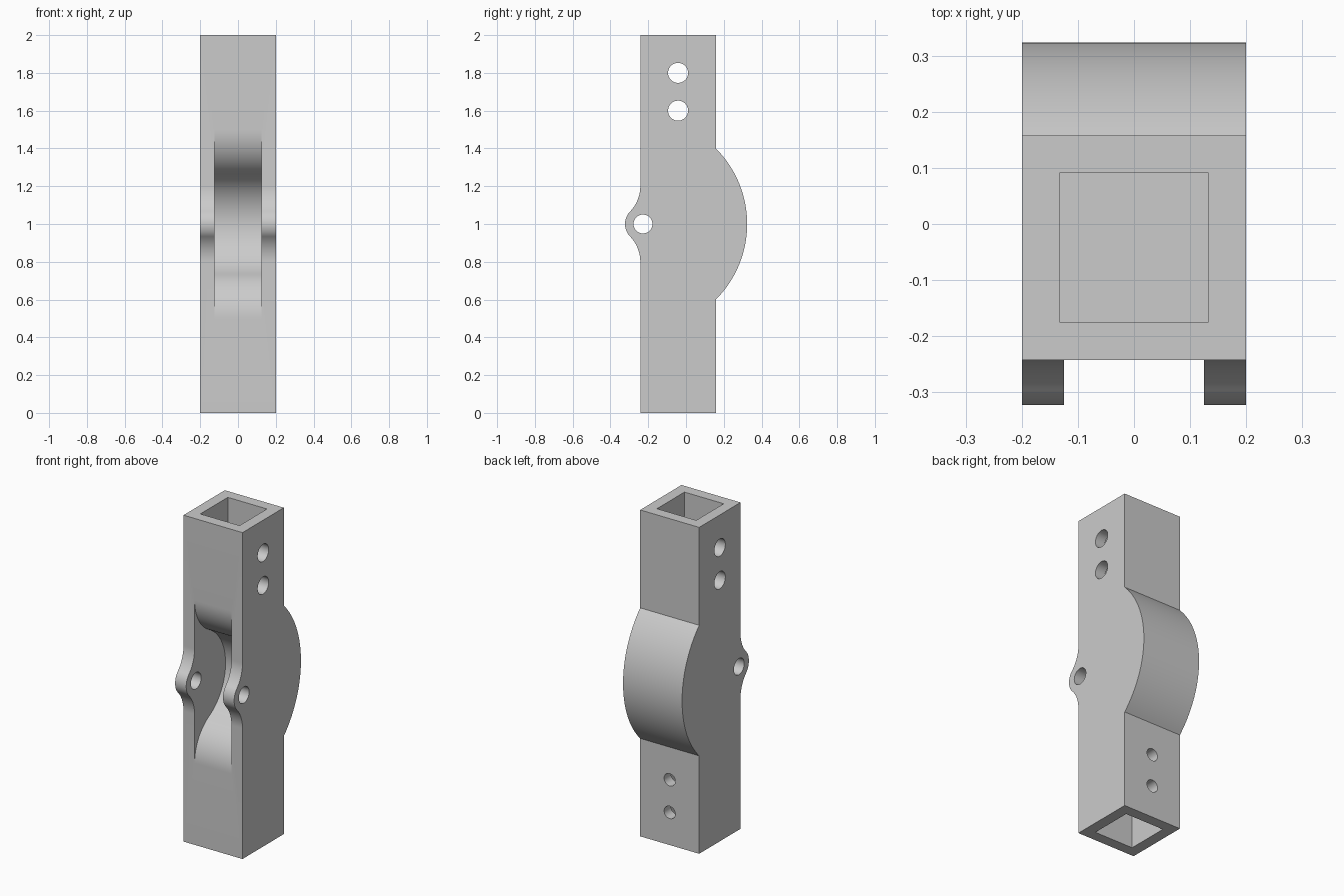
import bpy, bmesh
from math import pi, sin, cos, atan2
from mathutils import Matrix, Vector

if "Cube" in bpy.data.objects:
    bpy.data.objects.remove(bpy.data.objects["Cube"], do_unlink=True)

FRONT, BACK, MID = -0.242, 0.158, -0.042
HALF = 0.2

grey = bpy.data.materials.new("light grey")
grey.use_nodes = True
grey.diffuse_color = (0.6, 0.6, 0.6, 1)
grey.node_tree.nodes["Principled BSDF"].inputs["Base Color"].default_value = (0.6, 0.6, 0.6, 1)


def arc(cy, cz, r, a, b, n):
    return [(cy + r * cos(a + (b - a) * i / n), cz + r * sin(a + (b - a) * i / n))
            for i in range(n + 1)]


def bell(side, inset, radius, reach):
    """Bell curve off the front face, top to bottom: blend arc, round nose, blend arc."""
    r = (reach**2 + inset**2 - radius**2) / (2 * (radius - inset))
    a = atan2(reach, r + inset)
    upper = arc(r, reach, r, pi, pi + a, 16)
    nose = arc(-inset, 0, radius, a, -a, 32)
    lower = [(u, -z) for u, z in reversed(upper)]
    return [(FRONT + side * u, 1 + z) for u, z in upper + nose[1:-1] + lower]


def make_object(name, bm):
    bmesh.ops.recalc_face_normals(bm, faces=bm.faces)
    mesh = bpy.data.meshes.new(name)
    bm.to_mesh(mesh)
    bm.free()
    mesh.materials.append(grey)
    obj = bpy.data.objects.new(name, mesh)
    bpy.context.collection.objects.link(obj)
    return obj


def extrude_profile(name, points, half):
    bm = bmesh.new()
    face = bm.faces.new([bm.verts.new((-half, y, z)) for y, z in points])
    new = bmesh.ops.extrude_face_region(bm, geom=[face])["geom"]
    verts = [v for v in new if isinstance(v, bmesh.types.BMVert)]
    bmesh.ops.translate(bm, verts=verts, vec=(2 * half, 0, 0))
    # extruding keeps the first cap, so the prism is closed
    return make_object(name, bm)


def drill(name, centre, radius, length, axis):
    bm = bmesh.new()
    turn = Vector((0, 0, 1)).rotation_difference(Vector(axis)).to_matrix().to_4x4()
    bmesh.ops.create_cone(bm, cap_ends=True, segments=40, radius1=radius, radius2=radius,
                          depth=length, matrix=Matrix.Translation(centre) @ turn)
    return make_object(name, bm)


# Body: square bar with a curved back bulge and a pivot lug on the front
hinge_y = -0.228
outline = [(FRONT, 0), (BACK, 0)]
outline += arc(FRONT, 1, 0.4 * 2**0.5, -pi / 4, pi / 4, 48)
outline += [(BACK, 2), (FRONT, 2)]
outline += bell(-1, hinge_y - FRONT, 0.095, 0.2)
body = extrude_profile("hinge_body", outline, HALF)

# Front channel between the two lugs
channel = bell(1, 0, 0.3, 0.5) + [(-0.5, 0.5), (-0.5, 1.5)]
cutters = [extrude_profile("channel_cutter", channel, 0.125)]

# Square sockets in both ends
s = 0.133
for name, low, high in (("top", 1.5, 2.1), ("bottom", -0.1, 0.5)):
    square = [(MID - s, low), (MID + s, low), (MID + s, high), (MID - s, high)]
    cutters.append(extrude_profile(name + "_socket_cutter", square, s))

# Pivot hole, cross holes at the top, back holes at the bottom
cutters.append(drill("pivot_cutter", (0, hinge_y, 1), 0.05, 1, (1, 0, 0)))
for z in (0.2, 0.4):
    cutters.append(drill("side_hole_cutter", (0, MID, 2 - z), 0.053, 1, (1, 0, 0)))
    cutters.append(drill("back_hole_cutter", (0, 0.2, z), 0.038, 0.4, (0, 1, 0)))

bpy.ops.object.select_all(action="DESELECT")
body.select_set(True)
bpy.context.view_layer.objects.active = body
for cutter in cutters:
    cutter.hide_render = True
    mod = body.modifiers.new(cutter.name, "BOOLEAN")
    mod.operation, mod.solver, mod.object = "DIFFERENCE", "EXACT", cutter
    bpy.ops.object.modifier_apply(modifier=mod.name)
for cutter in cutters:
    bpy.data.objects.remove(cutter, do_unlink=True)

bpy.ops.object.shade_smooth_by_angle(angle=pi / 6)
